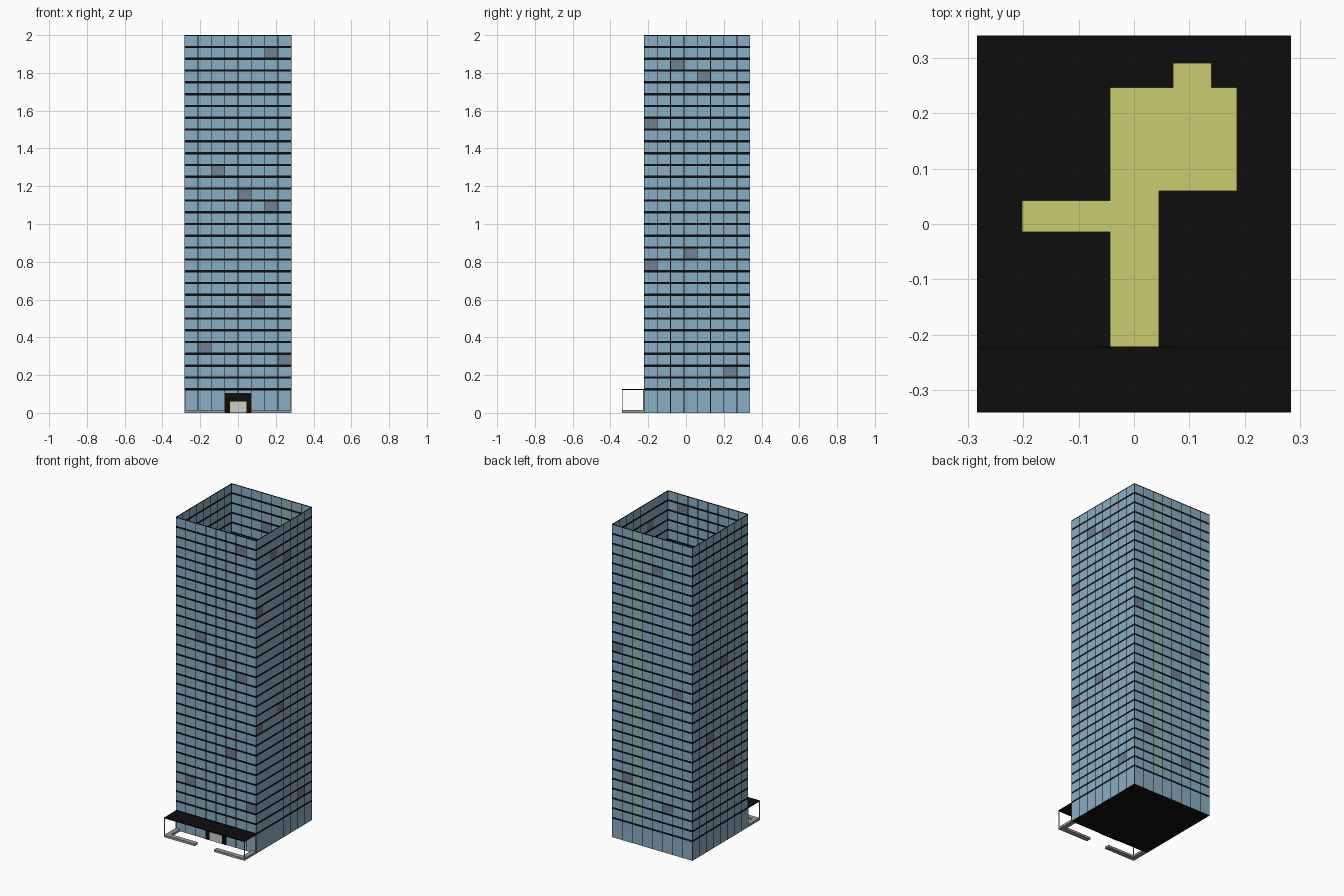
import bpy, bmesh

if "Cube" in bpy.data.objects:
    bpy.data.objects.remove(bpy.data.objects["Cube"])

W, Y0, Y1, H = 0.283, -0.222, 0.34, 2.0      # half width, front, back, height
COLS, FLOOR, LOBBY = 8, 0.0625, 0.125        # bays per side, storey height, lobby height


def material(name, r, g, b):
    m = bpy.data.materials.new(name)
    m.diffuse_color = (r, g, b, 1)
    m.use_nodes = True
    m.node_tree.nodes["Principled BSDF"].inputs["Base Color"].default_value = m.diffuse_color
    return m


glass = material("blue_glass", 0.25, 0.425, 0.55)
black = material("black_frame", 0.004, 0.004, 0.004)
grey_glass = material("grey_glass", 0.17, 0.22, 0.28)
green_glass = material("green_glass", 0.27, 0.47, 0.44)
yellow = material("yellow_hall", 0.60, 0.60, 0.16)
stone = material("grey_stone", 0.32, 0.32, 0.32)
door_mat = material("pale_door", 0.62, 0.62, 0.65)


def finish(name, bm, mats):
    me = bpy.data.meshes.new(name)
    bm.to_mesh(me)
    bm.free()
    for m in mats:
        me.materials.append(m)
    ob = bpy.data.objects.new(name, me)
    bpy.context.collection.objects.link(ob)
    return ob


def box(name, x0, x1, y0, y1, z0, z1, mat):
    bm = bmesh.new()
    bmesh.ops.create_cube(bm, size=1)
    for v in bm.verts:
        v.co = ((x0 + x1) / 2 + v.co.x * (x1 - x0),
                (y0 + y1) / 2 + v.co.y * (y1 - y0),
                (z0 + z1) / 2 + v.co.z * (z1 - z0))
    return finish(name, bm, [mat])


def wall(name, a, b, place, flip, dull, green_col=None):
    """Curtain wall: odd strips are mullions or floor bands, even strips are panes."""
    us = [a]
    for i in range(COLS + 1):
        u = a + (b - a) * i / COLS
        us += [max(a, u - 0.002), min(b, u + 0.002)]
    us = us[2:-1] + [b]                      # starts and ends on a corner mullion
    us = [a] + us
    zs = [0.0]
    z = LOBBY
    while z < H + 0.001:
        zs += [z - 0.006, min(H, z + 0.006)]
        z += FLOOR
    bm = bmesh.new()
    grid = [[bm.verts.new(place(u, z)) for u in us] for z in zs]
    for r in range(len(zs) - 1):
        for c in range(len(us) - 1):
            q = [grid[r][c], grid[r][c + 1], grid[r + 1][c + 1], grid[r + 1][c]]
            f = bm.faces.new(q[::-1] if flip else q)
            col, row = (c - 1) // 2, r // 2 - 1
            if r % 2 == 1 or c % 2 == 0:
                f.material_index = 1
            elif (col, row) in dull:
                f.material_index = 2
            elif col == green_col and row >= 0:
                f.material_index = 3
    return finish(name, bm, [glass, black, grey_glass, green_glass])


# four glass walls, open at the top, with scattered dull panes (bay, storey)
wall("front_wall", -W, W, lambda u, z: (u, Y0, z), False,
     {(6, 28), (2, 18), (4, 16), (6, 15), (5, 7), (1, 3), (7, 2)})
wall("right_wall", Y0, Y1, lambda u, z: (W, u, z), False,
     {(2, 27), (4, 26), (0, 22), (3, 11), (0, 10), (6, 1)})
wall("back_wall", -W, W, lambda u, z: (u, Y1, z), True,
     {(3, 26), (7, 17), (1, 14), (3, 11), (6, 4), (2, 2)}, green_col=5)
wall("left_wall", Y0, Y1, lambda u, z: (-W, u, z), True,
     {(1, 23), (3, 16), (5, 9), (2, 5)})

# ground slab
box("ground_slab", -W, W, Y0, Y1, 0, 0.003, black)

# yellow halls on the ground floor
HALL = 0.06
box("entrance_hall", -0.043, 0.045, Y0 - 0.004, 0.06, 0.002, HALL, yellow)
box("main_hall", -0.043, 0.186, 0.06, 0.246, 0.002, HALL, yellow)
box("side_hall", -0.202, -0.043, -0.014, 0.042, 0.002, HALL, yellow)
box("lift_hall", 0.07, 0.14, 0.246, 0.291, 0.002, HALL, yellow)

# entrance: black surround and pale door
box("door_surround", -0.07, 0.07, Y0 - 0.003, Y0 + 0.001, 0, 0.105, black)
box("door", -0.037, 0.039, Y0 - 0.006, Y0 - 0.003, 0.002, HALL - 0.006, door_mat)

# canopy with posts and an L-shaped kerb on each side
box("canopy", -W, W, -0.34, Y0, 0.12, 0.126, black)
for side, s in (("left", -1), ("right", 1)):
    def mirrored(name, xa, xb, *rest):
        box(side + "_" + name, min(s * xa, s * xb), max(s * xa, s * xb), *rest)
    mirrored("front_kerb", 0.068, W, -0.34, -0.31, 0, 0.014, stone)
    mirrored("side_kerb", W - 0.03, W, -0.31, Y0, 0, 0.014, stone)
    mirrored("front_post", W - 0.004, W, -0.34, -0.336, 0.014, 0.12, stone)
    mirrored("back_post", W - 0.004, W, Y0 - 0.005, Y0 - 0.001, 0.014, 0.12, stone)
